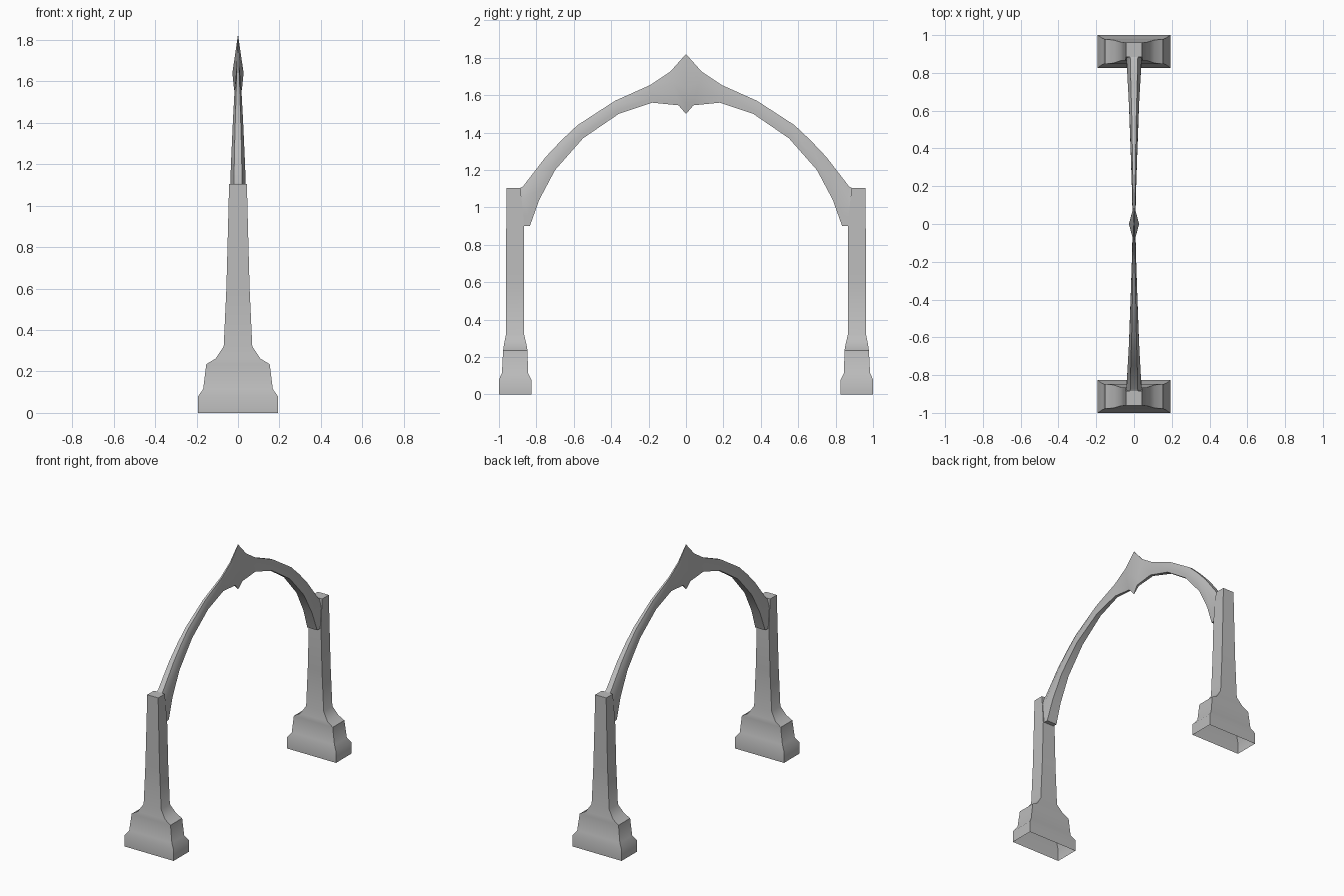
import bpy
import math

cube = bpy.data.objects.get("Cube")
if cube:
    bpy.data.objects.remove(cube, do_unlink=True)

stone = bpy.data.materials.new("grey_stone")
stone.use_nodes = True
grey = (0.5, 0.5, 0.5, 1)
stone.diffuse_color = grey
stone.node_tree.nodes["Principled BSDF"].inputs["Base Color"].default_value = grey


def loft(name, rings, cap_start=False, cap_end=False, angle=50):
    """Skin a list of equal-sized closed rings."""
    n = len(rings[0])
    verts = [p for ring in rings for p in ring]
    faces = []
    for r in range(len(rings) - 1):
        for i in range(n):
            j = (i + 1) % n
            faces.append((r * n + i, r * n + j, r * n + n + j, r * n + n + i))
    if cap_start:
        faces.append(tuple(reversed(range(n))))
    if cap_end:
        faces.append(tuple(range(len(verts) - n, len(verts))))
    mesh = bpy.data.meshes.new(name)
    mesh.from_pydata(verts, [], faces)
    mesh.validate()
    mesh.materials.append(stone)
    ob = bpy.data.objects.new(name, mesh)
    bpy.context.collection.objects.link(ob)
    bpy.ops.object.select_all(action="DESELECT")
    ob.select_set(True)
    bpy.context.view_layer.objects.active = ob
    bpy.ops.object.shade_smooth_by_angle(angle=math.radians(angle))
    return ob


# Pillars with stepped plinths: height, half width, outer y, inner y
pillar = [
    (0, .193, 1.0, .827), (.08, .193, 1.0, .827), (.115, .168, .984, .845),
    (.235, .153, .978, .847), (.262, .108, .974, .852), (.32, .069, .963, .865),
    (.60, .056, .962, .865), (.9, .048, .961, .865), (1.105, .043, .96, .885),
]
for name, side in (("front_pillar", -1), ("back_pillar", 1)):
    rings = []
    for z, w, outer, inner in pillar:
        ring = [(-w, inner, z), (w, inner, z), (w, outer, z), (-w, outer, z)]
        # a half turn keeps the faces pointing outward
        rings.append([(x * side, y * side, h) for x, y, h in ring])
    loft(name, rings, cap_end=True)

# Arch stations: upper y, upper z, lower y, lower z, half width
stations = [
    (.885, 1.105, .865, .90, .041), (.872, 1.112, .835, .90, .039),
    (.75, 1.27, .785, 1.04, .034), (.665, 1.36, .70, 1.20, .029),
    (.58, 1.44, .55, 1.37, .024), (.38, 1.57, .36, 1.50, .017),
    (.19, 1.655, .18, 1.56, .011), (.085, 1.725, .04, 1.546, .008),
]


def arch_ring(yu, zu, yl, zl, w):
    """Section with a narrowed top edge and a flat underside."""
    half = [(.5, 0), (1, .3), (1, .75), (1, 1)]
    pts = [(w * k, yu + (yl - yu) * t, zu + (zl - zu) * t) for k, t in half]
    return pts + [(-x, y, z) for x, y, z in reversed(pts)]


# Keystone section: pointed finial, swollen middle, small pendant
key = [(.001, 0, 1.82), (.027, 0, 1.64), (.019, 0, 1.56), (.001, 0, 1.50)]
key += [(-x, y, z) for x, y, z in reversed(key)]

front = [arch_ring(-yu, zu, -yl, zl, w) for yu, zu, yl, zl, w in stations]
back = [arch_ring(*s) for s in reversed(stations)]
loft("arch", front + [key] + back, cap_start=True, cap_end=True, angle=45)
